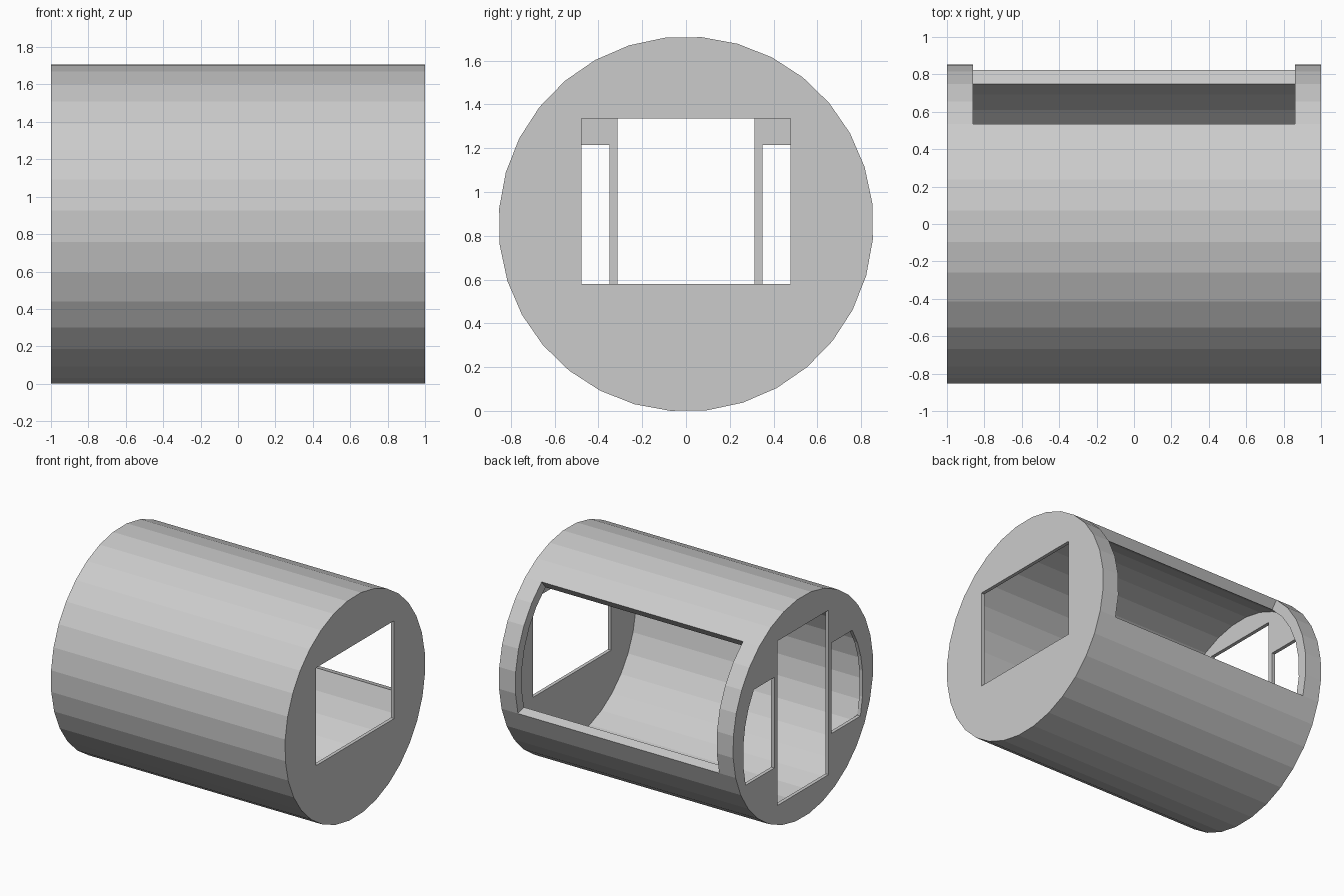
import bpy, bmesh
from math import pi, sin, cos, radians

if "Cube" in bpy.data.objects:
    bpy.data.objects.remove(bpy.data.objects["Cube"])

SIDES, R, R_IN, ZC = 32, 0.856, 0.78, 0.854
END, CAP = 1.0, 0.027            # half length, end wall thickness
PHASE = radians(-16.05)          # angle of the lower edge of the back opening
OPEN_SECTORS = 6                 # sectors left out for the back opening


def ring(radius):
    return [(radius * cos(PHASE + 2 * pi * i / SIDES),
             radius * sin(PHASE + 2 * pi * i / SIDES)) for i in range(SIDES)]


# Curved hull: outer skin with an opening at the back, thickened inwards
bm = bmesh.new()
xs = [CAP - END, -0.86, 0.86, END - CAP]
rows = [[bm.verts.new((x, y, z)) for y, z in ring(R)] for x in xs]
for s in range(3):
    for i in range(SIDES):
        if s == 1 and i < OPEN_SECTORS:
            continue
        j = (i + 1) % SIDES
        bm.faces.new((rows[s][i], rows[s][j], rows[s + 1][j], rows[s + 1][i]))
loose = [v for v in bm.verts if not v.link_faces]
bmesh.ops.delete(bm, geom=loose, context='VERTS')
ext = bmesh.ops.extrude_face_region(bm, geom=bm.faces[:], use_keep_orig=True)
inner = [g for g in ext['geom'] if isinstance(g, bmesh.types.BMVert)]
bmesh.ops.scale(bm, vec=(1, R_IN / R, R_IN / R), verts=inner)
bmesh.ops.recalc_face_normals(bm, faces=bm.faces[:])
mesh = bpy.data.meshes.new("hull")
bm.to_mesh(mesh)
bm.free()
hull = bpy.data.objects.new("hull", mesh)
hull.location.z = ZC
bpy.context.collection.objects.link(hull)


def end_wall(name, x, holes):
    """Flat disc with cut-outs, outlines given as (y, z) from the hull axis."""
    cu = bpy.data.curves.new(name + "_outline", 'CURVE')
    cu.dimensions, cu.fill_mode, cu.extrude = '2D', 'BOTH', CAP / 2
    for outline in [ring(R)] + holes:
        sp = cu.splines.new('POLY')
        sp.points.add(len(outline) - 1)
        for p, (y, z) in zip(sp.points, outline):
            p.co = (y, z, 0, 1)
        sp.use_cyclic_u = True
    tmp = bpy.data.objects.new(name + "_outline", cu)
    bpy.context.collection.objects.link(tmp)
    bpy.context.view_layer.update()
    me = bpy.data.meshes.new_from_object(
        tmp.evaluated_get(bpy.context.evaluated_depsgraph_get()))
    bpy.data.objects.remove(tmp)
    for poly in me.polygons:
        poly.use_smooth = False
    ob = bpy.data.objects.new(name, me)
    ob.location = (x, 0, ZC)
    ob.rotation_euler = (pi / 2, 0, pi / 2)
    bpy.context.collection.objects.link(ob)


def rect(y, z0, z1):
    return [(-y, z0 - ZC), (y, z0 - ZC), (y, z1 - ZC), (-y, z1 - ZC)]


# Right end: one wide window
end_wall("window_wall", END - CAP / 2, [rect(0.477, 0.58, 1.335)])

# Left end: doorway flanked by two windows with curved outer edges
side = [(0.35, -0.34), (0.70, -0.34), (0.725, -0.2), (0.725, 0.0),
        (0.705, 0.12), (0.665, 0.24), (0.60, 0.36), (0.35, 0.36)]
mirrored = [(-y, z) for y, z in reversed(side)]
end_wall("door_wall", CAP / 2 - END, [rect(0.312, 0.21, 1.48), side, mirrored])
